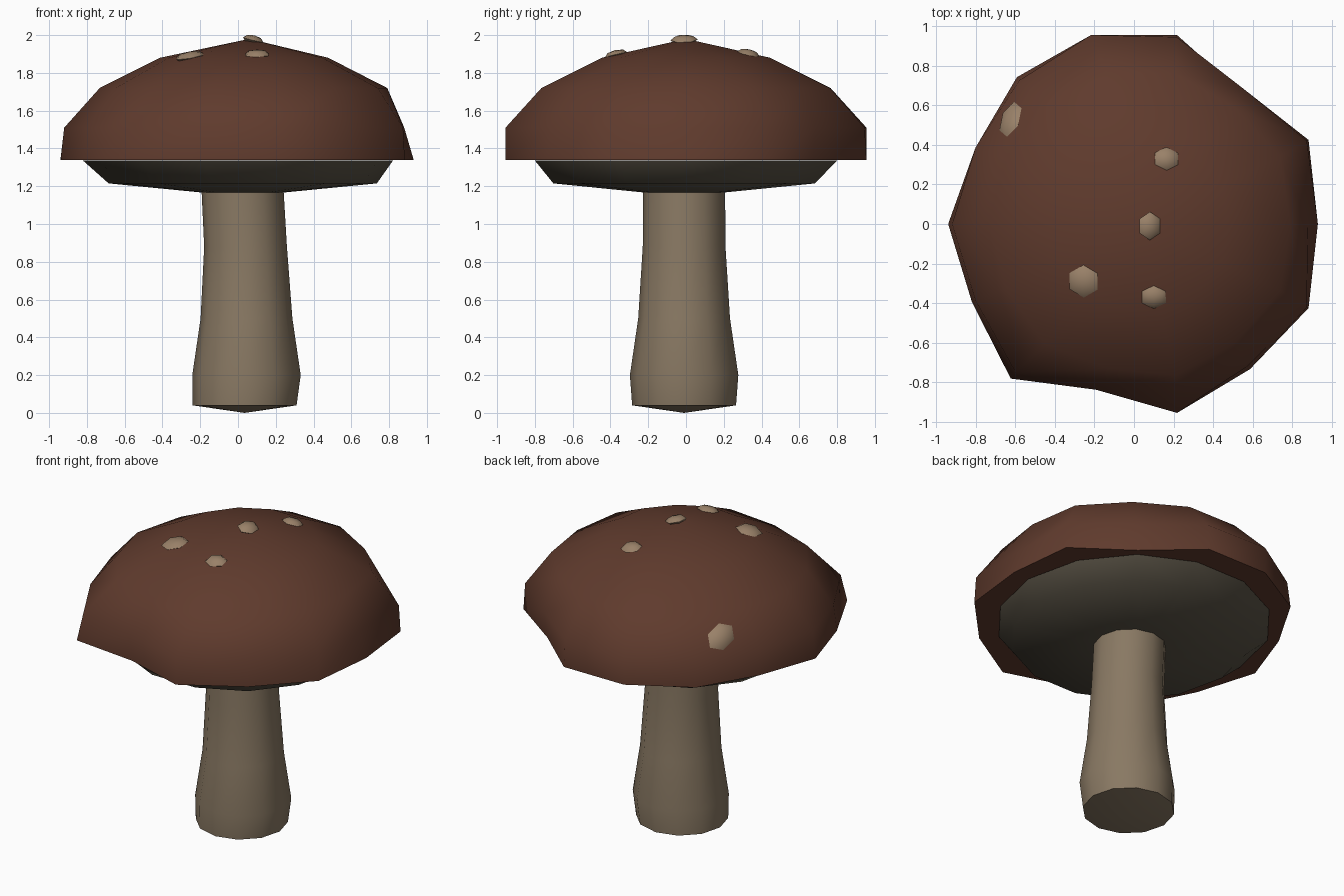
import bpy, bmesh, math
from mathutils import Vector
from mathutils.bvhtree import BVHTree

if "Cube" in bpy.data.objects:
    bpy.data.objects.remove(bpy.data.objects["Cube"])


def material(name, rgb):
    m = bpy.data.materials.new(name)
    m.diffuse_color = (*rgb, 1)
    m.use_nodes = True
    m.node_tree.nodes["Principled BSDF"].inputs["Base Color"].default_value = m.diffuse_color
    return m


def loft(name, rings, mat, angle):
    """Skin a stack of rings; a ring with a single point becomes a pole."""
    bm = bmesh.new()
    rows = [[bm.verts.new(p) for p in ring] for ring in rings]
    for a, b in zip(rows, rows[1:]):
        n = max(len(a), len(b))
        for i in range(n):
            j = (i + 1) % n
            quad = [a[i % len(a)], a[j % len(a)], b[j % len(b)], b[i % len(b)]]
            bm.faces.new(list(dict.fromkeys(quad)))
    bmesh.ops.recalc_face_normals(bm, faces=bm.faces)
    return finish(name, bm, mat, angle)


def finish(name, bm, mat, angle):
    me = bpy.data.meshes.new(name)
    bm.to_mesh(me)
    bm.free()
    ob = bpy.data.objects.new(name, me)
    bpy.context.collection.objects.link(ob)
    me.materials.append(mat)
    bpy.ops.object.select_all(action='DESELECT')
    ob.select_set(True)
    bpy.context.view_layer.objects.active = ob
    bpy.ops.object.shade_smooth_by_angle(angle=math.radians(angle))
    return ob


def ring(radii, z, cx=0.0, cy=0.0):
    n = len(radii)
    return [Vector((cx + r * math.cos(math.tau * i / n),
                    cy + r * math.sin(math.tau * i / n), z))
            for i, r in enumerate(radii)]


brown = material("cap_brown", (0.115, 0.043, 0.026))
tan = material("stem_tan", (0.25, 0.19, 0.125))
grey = material("gill_grey", (0.10, 0.085, 0.06))
pale = material("spot_tan", (0.32, 0.22, 0.14))

# Cap: irregular 14-sided dome with a flat underside lip
rim = [.93, .98, .86, .98, .98, .95, .89, .94, .91, 1.0, .85, .98, .94, .98]
brow = [.88, .97, .88, .97, .98, .93, .89, .92, .89, .96, .86, .98, .92, .97]
upper = [.77 + (r - .93) * .3 for r in brow]
crown = [.45 + (r - .93) * .15 for r in brow]
cap = loft("cap", [
    ring([.78] * 14, 1.34), ring(rim, 1.34), ring(brow, 1.51),
    ring(upper, 1.72, .035), ring(crown, 1.88, .035),
    [Vector((.06, 0, 1.98))]], brown, 60)

# Gills: shallow bowl under the cap
loft("gills", [
    ring([.82] * 14, 1.335), ring([.71] * 14, 1.215, .025, -.01),
    ring([.2] * 14, 1.165, .025, -.01), [Vector((.025, -.01, 1.165))]], grey, 60)

# Stem: leaning, flared at the foot
stem = [(.275, .04, .035), (.287, .2, .045), (.243, .5, .045),
        (.219, .88, .04), (.217, 1.2, .023)]
loft("stem", [[Vector((.035, -.01, 0))]]
     + [ring([r] * 12, z, cx, -.01) for r, z, cx in stem]
     + [[Vector((.023, -.01, 1.2))]], tan, 60)

# Spots: flattened blobs seated on the cap surface
tree = BVHTree.FromObject(cap, bpy.context.evaluated_depsgraph_get())
spots = [(.08, -.01, .062, .072), (.165, .33, .068, .06), (-.255, -.29, .083, .083),
         (.1, -.37, .07, .06), (-.625, .53, .075, .1)]
for k, (x, y, rx, ry) in enumerate(spots):
    hit, normal, _, _ = tree.ray_cast(Vector((x, y, 3)), Vector((0, 0, -1)))
    bm = bmesh.new()
    bmesh.ops.create_uvsphere(bm, u_segments=6, v_segments=4, radius=1)
    bmesh.ops.scale(bm, vec=(rx, ry, .025), verts=bm.verts)
    turn = Vector((0, 0, 1)).rotation_difference(normal)
    for v in bm.verts:
        v.co = turn @ v.co + hit
        v.co.z = min(v.co.z, 2.0)
    finish(f"spot_{k + 1}", bm, pale, 70)
